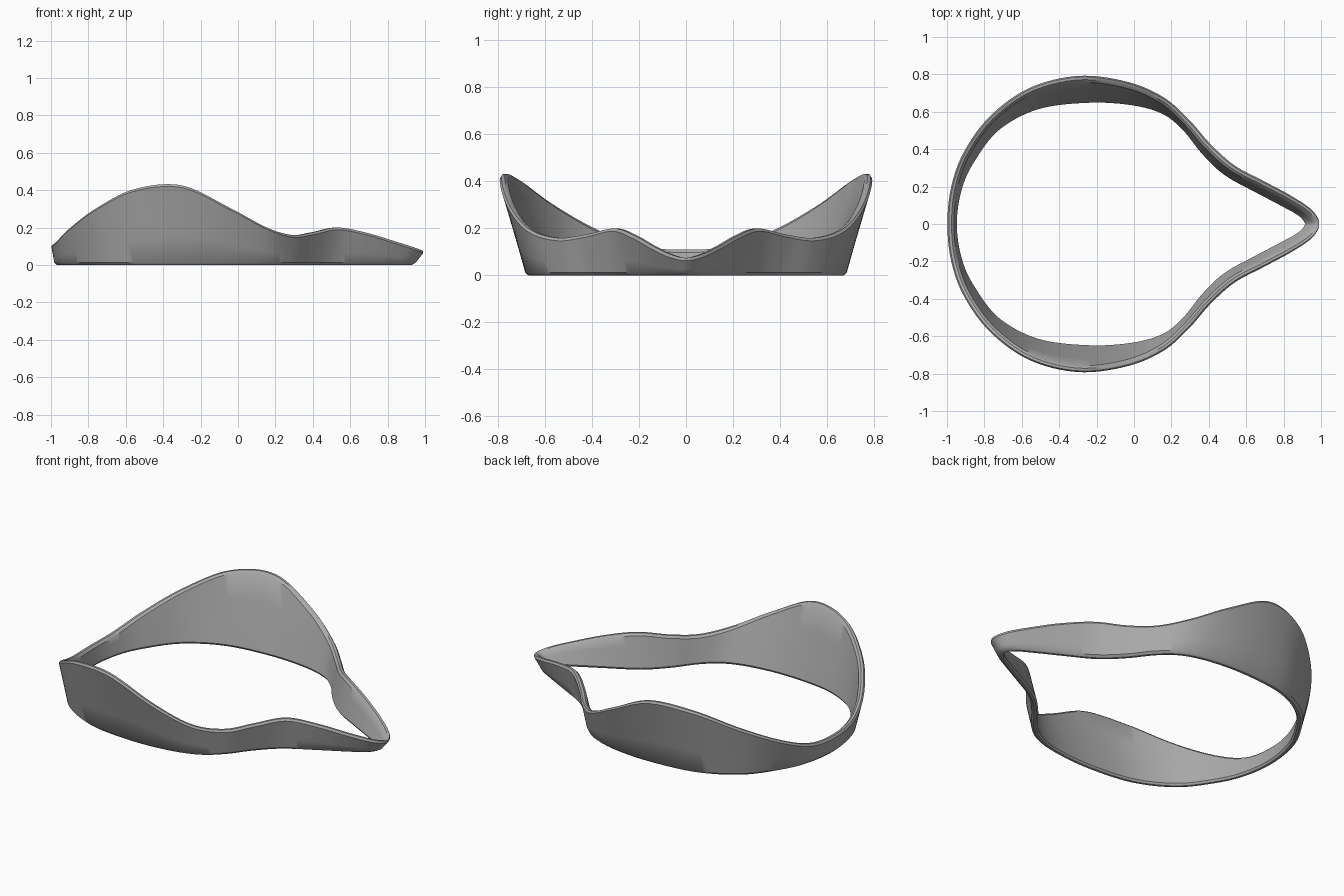
import bpy
import bmesh
import math
from mathutils import Vector

default_cube = bpy.data.objects.get("Cube")
if default_cube:
    bpy.data.objects.remove(default_cube, do_unlink=True)

THICKNESS = 0.035
STEPS = 8

# Half outline from the wide end to the narrow tip:
# rim x, rim y, rim height, base x, base y
HALF_OUTLINE = [
    (-1, 0, .11, -.98, 0),
    (-.98, .2, .125, -.95, .2),
    (-.91, .39, .195, -.875, .36),
    (-.77, .58, .3, -.74, .53),
    (-.56, .73, .405, -.52, .645),
    (-.3, .795, .425, -.24, .68),
    (-.04, .765, .305, 0, .665),
    (.16, .68, .2, .17, .615),
    (.3, .555, .16, .285, .525),
    (.41, .43, .175, .385, .4),
    (.54, .315, .2, .5, .29),
    (.7, .23, .17, .66, .2),
    (.85, .15, .125, .8, .125),
    (.96, .075, .09, .9, .065),
    (1, 0, .075, .94, 0),
]

# Wall section: fraction of height, lift, fraction of thickness
SECTION = [
    (0, 0, .3), (0, .012, 0), (.35, 0, 0), (.7, 0, 0), (1, -.012, 0),
    (1, 0, .3), (1, 0, .7), (1, -.012, 1), (.65, 0, 1), (.3, 0, 1),
    (0, .012, 1), (0, 0, .7),
]


def mirrored_loop(half):
    """Close the half outline by mirroring it across the y axis."""
    other = [(rx, -ry, h, bx, -by) for rx, ry, h, bx, by in half[-2:0:-1]]
    return [Vector(row) for row in half + other]


def smooth_loop(points, steps):
    """Sample a closed spline that passes through every point."""
    result = []
    count = len(points)
    for i in range(count):
        a, b, c, d = (points[(i + k) % count] for k in (-1, 0, 1, 2))
        for s in range(steps):
            t = s / steps
            result.append(0.5 * (2 * b + (c - a) * t
                                 + (2 * a - 5 * b + 4 * c - d) * t ** 2
                                 + (3 * b - a - 3 * c + d) * t ** 3))
    return result


def inward_normals(points):
    """Directions pointing into a clockwise loop."""
    normals = []
    for i, point in enumerate(points):
        along = points[(i + 1) % len(points)] - points[i - 1]
        normals.append(Vector((along.y, -along.x)).normalized())
    return normals


def build_band():
    samples = smooth_loop(mirrored_loop(HALF_OUTLINE), STEPS)
    rim = [Vector((s[0], s[1])) for s in samples]
    base = [Vector((s[3], s[4])) for s in samples]
    rim_in, base_in = inward_normals(rim), inward_normals(base)

    bm = bmesh.new()
    rings = []
    for i, sample in enumerate(samples):
        height = sample[2]
        ring = []
        for level, lift, depth in SECTION:
            z = level * height + lift
            outer = base[i].lerp(rim[i], z / height)
            inward = base_in[i].lerp(rim_in[i], z / height)
            spot = outer + inward * THICKNESS * depth
            ring.append(bm.verts.new((spot.x, spot.y, z)))
        rings.append(ring)

    # Join neighbouring sections into a closed wall
    for i, ring in enumerate(rings):
        following = rings[(i + 1) % len(rings)]
        for j in range(len(ring)):
            k = (j + 1) % len(ring)
            bm.faces.new((ring[j], following[j], following[k], ring[k]))
    bmesh.ops.recalc_face_normals(bm, faces=bm.faces)

    mesh = bpy.data.meshes.new("flared_band")
    bm.to_mesh(mesh)
    bm.free()
    band = bpy.data.objects.new("flared_band", mesh)
    bpy.context.collection.objects.link(band)
    return band


# One plain grey for the whole band
grey = bpy.data.materials.new("plain_grey")
grey.use_nodes = True
colour = (.4, .4, .4, 1)
grey.diffuse_color = colour
for node in grey.node_tree.nodes:
    if node.type == 'BSDF_PRINCIPLED':
        node.inputs["Base Color"].default_value = colour

band = build_band()
band.data.materials.append(grey)
bpy.ops.object.select_all(action='DESELECT')
band.select_set(True)
bpy.context.view_layer.objects.active = band
bpy.ops.object.shade_smooth_by_angle(angle=math.radians(35))
